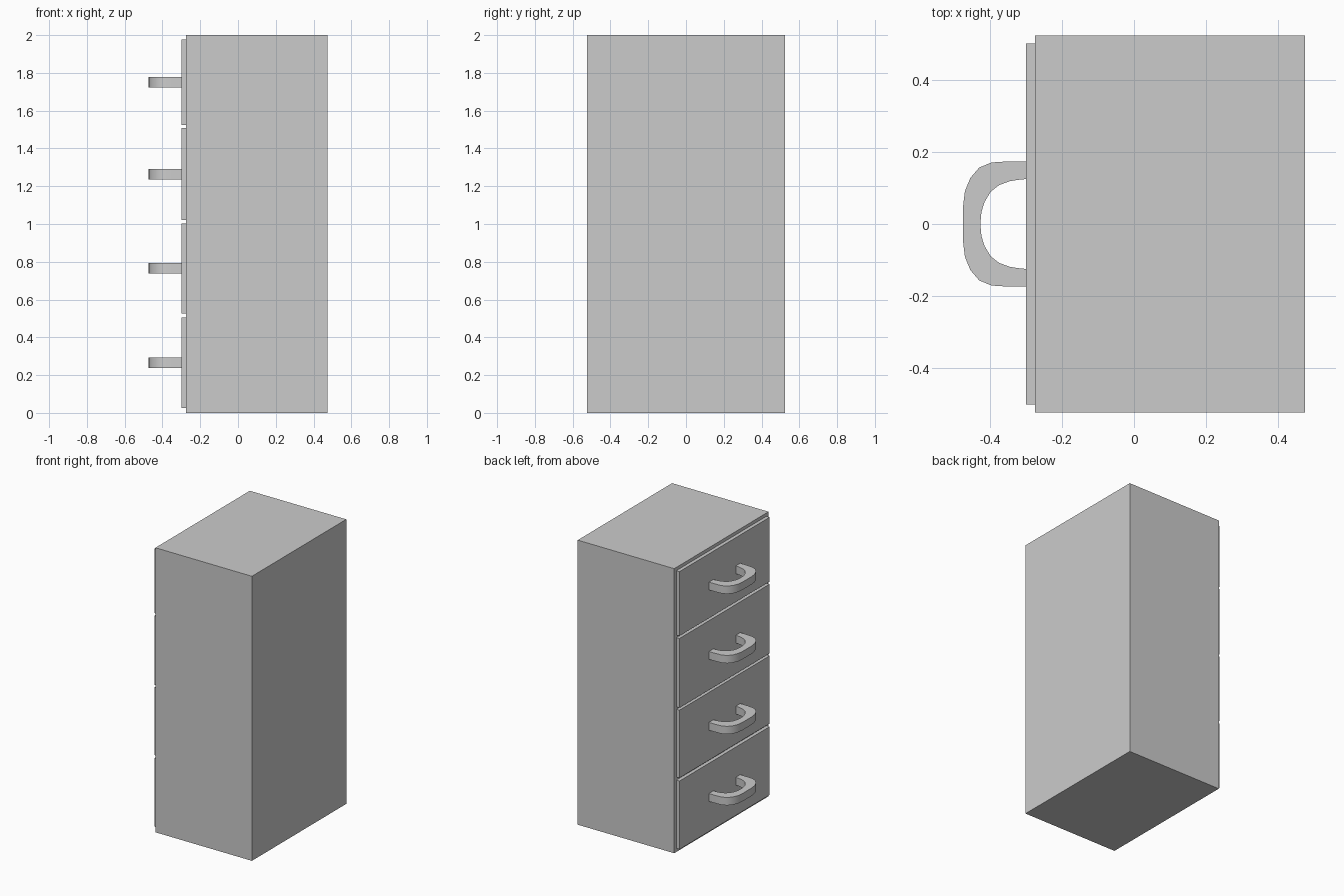
import bpy, bmesh, math

if "Cube" in bpy.data.objects:
    bpy.data.objects.remove(bpy.data.objects["Cube"])


def box(name, x, y, z):
    bpy.ops.mesh.primitive_cube_add(size=1, location=(sum(x) / 2, sum(y) / 2, sum(z) / 2))
    ob = bpy.context.object
    ob.name = name
    ob.scale = (x[1] - x[0], y[1] - y[0], z[1] - z[0])
    bpy.ops.object.transform_apply(location=False, rotation=False, scale=True)
    return ob


# Half profiles of the handle (x, y), from the drawer face to the middle of the grip
OUTER = [(-.30, .174), (-.35, .174), (-.396, .171), (-.43, .157),
         (-.455, .128), (-.47, .091), (-.475, .05), (-.475, 0)]
INNER = [(-.30, .125), (-.32, .123), (-.345, .119), (-.375, .108),
         (-.398, .09), (-.415, .062), (-.424, .034), (-.427, 0)]


def mirrored(half):
    return half + [(x, -y) for x, y in reversed(half[:-1])]


def handle(name, z, height):
    bm = bmesh.new()
    rings = [[bm.verts.new((x, y, -height / 2)) for x, y in mirrored(p)] for p in (OUTER, INNER)]
    for i in range(len(rings[0]) - 1):
        bm.faces.new((rings[0][i], rings[0][i + 1], rings[1][i + 1], rings[1][i]))
    # Thicken the flat bow into a solid
    res = bmesh.ops.extrude_face_region(bm, geom=bm.faces[:])
    top = [g for g in res["geom"] if isinstance(g, bmesh.types.BMVert)]
    bmesh.ops.translate(bm, verts=top, vec=(0, 0, height))
    bmesh.ops.recalc_face_normals(bm, faces=bm.faces[:])
    me = bpy.data.meshes.new(name)
    bm.to_mesh(me)
    bm.free()
    ob = bpy.data.objects.new(name, me)
    ob.location.z = z
    bpy.context.collection.objects.link(ob)
    bpy.ops.object.select_all(action='DESELECT')
    ob.select_set(True)
    bpy.context.view_layer.objects.active = ob
    bpy.ops.object.shade_smooth_by_angle(angle=math.radians(30))
    return ob


# Cabinet body
box("cabinet_body", (-.275, .475), (-.524, .524), (0, 2))

# Drawer fronts, each with a bow handle at its centre
for n, (z0, z1) in enumerate([(.025, .505), (.527, 1.003), (1.02, 1.507), (1.525, 1.977)], 1):
    box(f"drawer_front_{n}", (-.30, -.275), (-.501, .501), (z0, z1))
    handle(f"drawer_handle_{n}", (z0 + z1) / 2, .055)
